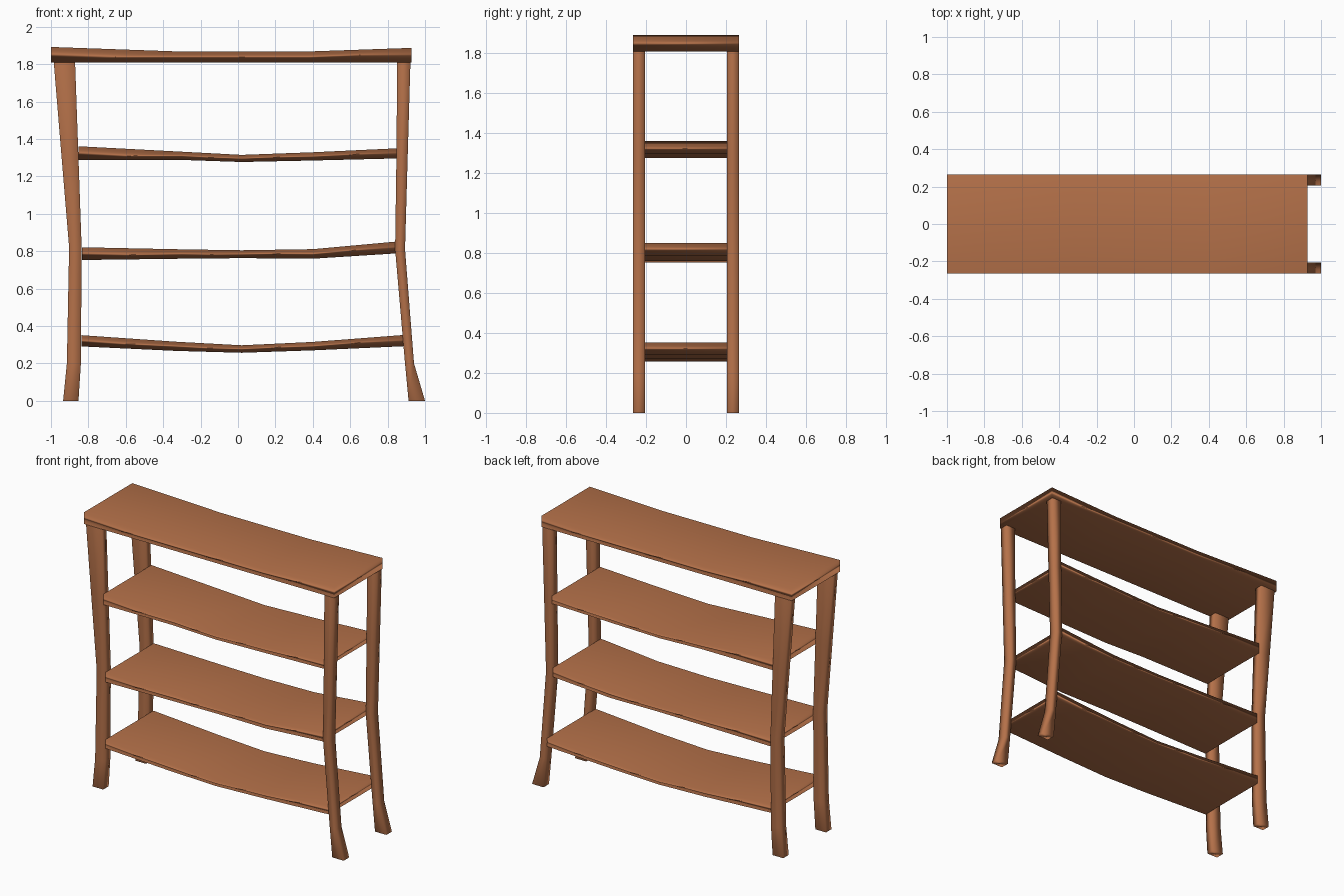
import bpy, bmesh

if "Cube" in bpy.data.objects:
    bpy.data.objects.remove(bpy.data.objects["Cube"])

wood = bpy.data.materials.new("warm_wood")
wood.diffuse_color = (0.46, 0.165, 0.067, 1.0)
wood.use_nodes = True
wood.node_tree.nodes["Principled BSDF"].inputs["Base Color"].default_value = wood.diffuse_color
DEPTH = 0.265


def slab(name, pairs, y0, y1):
    """Hexahedral strip: pairs of (x, z) points swept from y0 to y1."""
    bm = bmesh.new()
    rings = [[bm.verts.new((p[0], y, p[1])) for p, y in
              ((a, y0), (b, y0), (b, y1), (a, y1))] for a, b in pairs]
    for r, s in zip(rings, rings[1:]):
        for i in range(4):
            j = (i + 1) % 4
            bm.faces.new((r[i], r[j], s[j], s[i]))
    bm.faces.new(rings[0])
    bm.faces.new(rings[-1][::-1])
    bmesh.ops.recalc_face_normals(bm, faces=bm.faces[:])
    for f in bm.faces:
        f.smooth = True
    me = bpy.data.meshes.new(name)
    bm.to_mesh(me)
    bm.free()
    me.materials.append(wood)
    ob = bpy.data.objects.new(name, me)
    bpy.context.collection.objects.link(ob)
    # soft shading on narrow edges, even shading on broad faces
    wn = ob.modifiers.new("soft_edges", 'WEIGHTED_NORMAL')
    wn.mode = 'FACE_AREA'
    wn.keep_sharp = False
    return ob


def shelf(name, rows):
    """rows: x, bottom z, top z"""
    slab(name, [((x, b), (x, t)) for x, b, t in rows], -DEPTH, DEPTH)


def leg_pair(side, rows):
    """rows: z, left x, right x"""
    pairs = [((l, z), (r, z)) for z, l, r in rows]
    slab("front_leg_" + side, pairs, -DEPTH, -0.205)
    slab("back_leg_" + side, pairs, 0.205, DEPTH)


# Bowed legs
leg_pair("left", [(0, -0.935, -0.853), (0.2, -0.915, -0.84),
                  (0.82, -0.903, -0.836), (1.3, -0.943, -0.853), (1.81, -0.985, -0.871)])
leg_pair("right", [(0, 0.912, 1.0), (0.2, 0.893, 0.941),
                   (0.81, 0.84, 0.893), (1.3, 0.847, 0.907), (1.81, 0.851, 0.922)])

# Top board
shelf("top_board", [(-1.0, 1.81, 1.892), (-0.32, 1.81, 1.868),
                    (0.38, 1.81, 1.868), (0.927, 1.81, 1.887)])

# Sagging shelves between the legs
shelf("upper_shelf", [(-0.852, 1.288, 1.361), (-0.3, 1.288, 1.332), (0.02, 1.277, 1.315),
                      (0.4, 1.285, 1.329), (0.848, 1.296, 1.35)])
shelf("middle_shelf", [(-0.835, 0.753, 0.821), (-0.3, 0.76, 0.81), (0.02, 0.763, 0.805),
                       (0.4, 0.76, 0.811), (0.841, 0.788, 0.851)])
shelf("lower_shelf", [(-0.837, 0.291, 0.351), (-0.33, 0.267, 0.316), (0.02, 0.257, 0.297),
                      (0.4, 0.27, 0.315), (0.884, 0.292, 0.352)])
